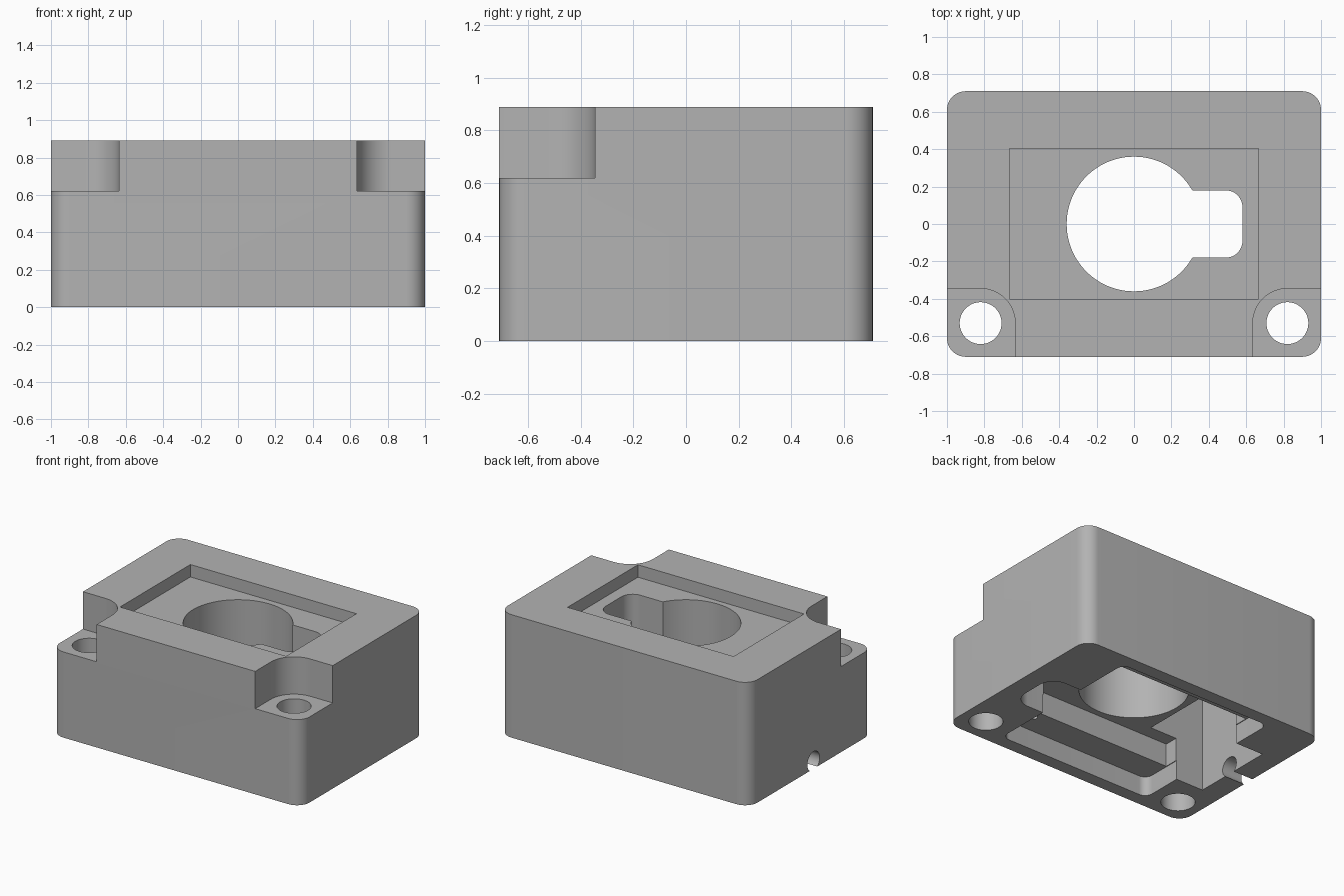
import bpy, bmesh
from math import sin, cos, pi, radians

cube = bpy.data.objects.get("Cube")
if cube:
    bpy.data.objects.remove(cube, do_unlink=True)

mat = bpy.data.materials.new("plain grey")
mat.use_nodes = True
GREY = (0.45, 0.45, 0.45, 1)
mat.diffuse_color = GREY
mat.node_tree.nodes["Principled BSDF"].inputs["Base Color"].default_value = GREY


def rounded_rect(x0, x1, y0, y1, r=0.0, steps=12):
    """Outline of a rectangle with rounded corners."""
    if r == 0:
        return [(x0, y0), (x1, y0), (x1, y1), (x0, y1)]
    centres = [(x1 - r, y1 - r), (x0 + r, y1 - r), (x0 + r, y0 + r), (x1 - r, y0 + r)]
    return [(cx + r * cos((q + i / steps) * pi / 2), cy + r * sin((q + i / steps) * pi / 2))
            for q, (cx, cy) in enumerate(centres) for i in range(steps + 1)]


def circle(cx, cy, r, n=64):
    return [(cx + r * cos(2 * pi * i / n), cy + r * sin(2 * pi * i / n)) for i in range(n)]


def prism(name, outline, z0, z1):
    """Solid made by raising a flat outline."""
    bm = bmesh.new()
    face = bm.faces.new([bm.verts.new((x, y, z0)) for x, y in outline])
    top = bmesh.ops.extrude_face_region(bm, geom=[face])["geom"]
    bmesh.ops.translate(bm, vec=(0, 0, z1 - z0),
                        verts=[v for v in top if isinstance(v, bmesh.types.BMVert)])
    bmesh.ops.recalc_face_normals(bm, faces=bm.faces)
    mesh = bpy.data.meshes.new(name)
    bm.to_mesh(mesh)
    bm.free()
    obj = bpy.data.objects.new(name, mesh)
    bpy.context.collection.objects.link(obj)
    mesh.materials.append(mat)
    return obj


TOP = 0.89
BELOW, ABOVE = -0.2, 1.2
housing = prism("housing", rounded_rect(-1, 1, -0.71, 0.71, 0.1), 0, TOP)


def cut(cutter):
    """Subtract a cutter from the housing, then discard it."""
    mod = housing.modifiers.new("cut", "BOOLEAN")
    mod.operation = "DIFFERENCE"
    mod.solver = "EXACT"
    mod.object = cutter
    bpy.context.view_layer.update()
    graph = bpy.context.evaluated_depsgraph_get()
    mesh = bpy.data.meshes.new_from_object(housing.evaluated_get(graph))
    housing.modifiers.clear()
    housing.data = mesh
    bpy.data.objects.remove(cutter, do_unlink=True)


# front corner steps with their bolt holes
for side in (-1, 1):
    x0, x1 = sorted((side * 0.635, side * 1.4))
    cut(prism("corner_step", rounded_rect(x0, x1, -1.2, -0.345, 0.185), 0.62, ABOVE))
    cut(prism("bolt_hole", circle(side * 0.82, -0.53, 0.112), BELOW, ABOVE))

# label recess on top
cut(prism("top_recess", rounded_rect(-0.665, 0.665, -0.4, 0.405), 0.8, ABOVE))

# underside: board pocket, inner cavity, side pocket and deep bay
cut(prism("board_pocket", rounded_rect(-0.62, 0.61, -0.615, 0.615, 0.06), BELOW, 0.14))
cut(prism("inner_cavity", rounded_rect(-0.615, 0.605, -0.405, 0.405), BELOW, 0.307))
cut(prism("side_pocket", rounded_rect(0.3, 0.86, -0.2, 0.185, 0.12), BELOW, 0.307))
cut(prism("deep_bay", rounded_rect(-0.84, -0.4, -0.305, 0.305), BELOW, 0.7))

# keyhole opening through the roof
cut(prism("round_window", circle(0, 0, 0.36, 96), BELOW, ABOVE))
cut(prism("window_slot", rounded_rect(0.05, 0.58, -0.18, 0.18, 0.09), BELOW, ABOVE))

# small screw holes in the board ledge
for side in (-1, 1):
    cut(prism("screw_hole", circle(side * 0.46, side * -0.47, 0.025, 20), BELOW, 0.28))

# cable exit through the side wall
cable = prism("cable_exit", circle(0, 0, 0.07, 32), -0.2, 0.2)
cable.rotation_euler = (0, pi / 2, 0)
cable.location = (-0.95, -0.03, 0.055)
cut(cable)

bpy.ops.object.select_all(action="DESELECT")
housing.select_set(True)
bpy.context.view_layer.objects.active = housing
bpy.ops.object.shade_smooth_by_angle(angle=radians(30))
